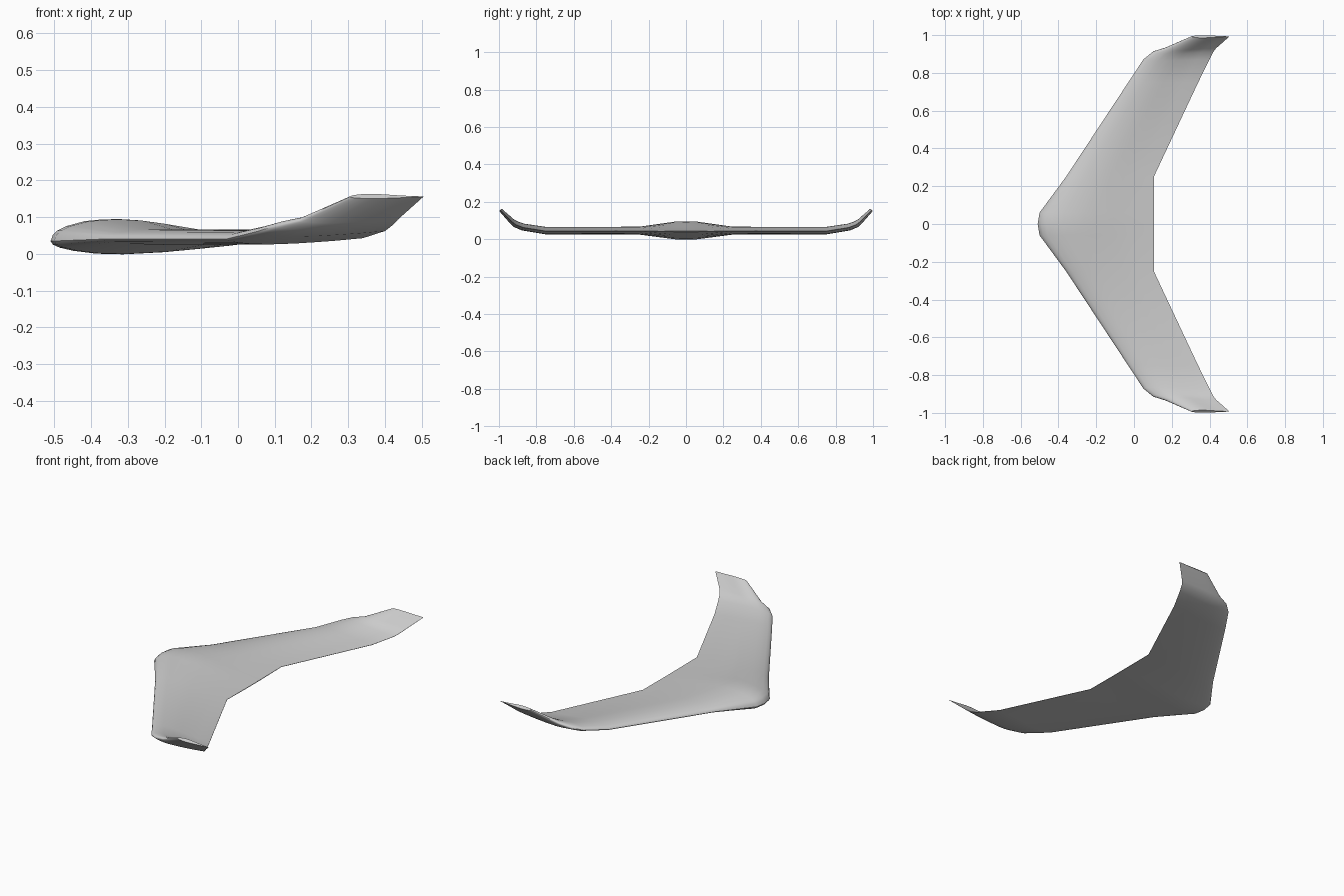
import bpy, bmesh, math

old = bpy.data.objects.get("Cube")
if old:
    bpy.data.objects.remove(old, do_unlink=True)

# Single grey finish
grey = bpy.data.materials.new("light grey")
grey.use_nodes = True
colour = (0.6, 0.6, 0.6, 1)
grey.diffuse_color = colour
grey.node_tree.nodes["Principled BSDF"].inputs["Base Color"].default_value = colour

# Aerofoil: (fraction of chord, height in half-thicknesses)
UPPER = [(1, -.08), (.8, .15), (.65, .42), (.5, .74), (.4, .92), (.3, 1), (.22, .97),
         (.15, .88), (.07, .6), (.03, .35), (.01, .1), (0, -.25)]
LOWER = [(.01, -.45), (.04, -.62), (.1, -.8), (.2, -.96), (.32, -1), (.5, -.88),
         (.65, -.7), (.8, -.5), (1, -.15)]

# Span stations: y, leading x, trailing x, mid height, half-thickness, tilt
STATIONS = [
    (0, -.51, .105, .047, .048, 0),
    (.06, -.50, .105, .047, .047, 0),
    (.25, -.36, .105, .046, .021, 0),
    (.75, -.03, .34, .046, .020, 3),
    (.87, .05, .40, .065, .019, 20),
    (.91, .10, .42, .080, .018, 33),
    (.93, .165, .435, .095, .015, 43),
    (.992, .305, .505, .157, .009, 46),
]


def section(bm, y, lead, trail, z, half, tilt):
    a = math.radians(tilt)
    return [bm.verts.new((lead + t * (trail - lead),
                          y - u * half * math.sin(a),
                          z + u * half * math.cos(a))) for t, u in UPPER + LOWER]


# Half wing lofted from root to winglet tip
bm = bmesh.new()
rings = [section(bm, *s) for s in STATIONS]
n = len(rings[0])
for a, b in zip(rings, rings[1:]):
    for i in range(n):
        j = (i + 1) % n
        bm.faces.new((a[i], a[j], b[j], b[i]))
bm.faces.new(rings[-1])
bmesh.ops.recalc_face_normals(bm, faces=bm.faces)
# The root is open, so check that the upper skin faces upward
bm.faces.ensure_lookup_table()
if bm.faces[3].normal.z < 0:
    bmesh.ops.reverse_faces(bm, faces=bm.faces)
mesh = bpy.data.meshes.new("flying_wing")
bm.to_mesh(mesh)
bm.free()
mesh.materials.append(grey)
wing = bpy.data.objects.new("flying_wing", mesh)
bpy.context.collection.objects.link(wing)

# Mirror across the centreline
mirror = wing.modifiers.new("Mirror", "MIRROR")
mirror.use_axis = (False, True, False)
mirror.merge_threshold = 0.0005

bpy.ops.object.select_all(action="DESELECT")
wing.select_set(True)
bpy.context.view_layer.objects.active = wing
bpy.ops.object.shade_smooth_by_angle(angle=math.radians(35))
